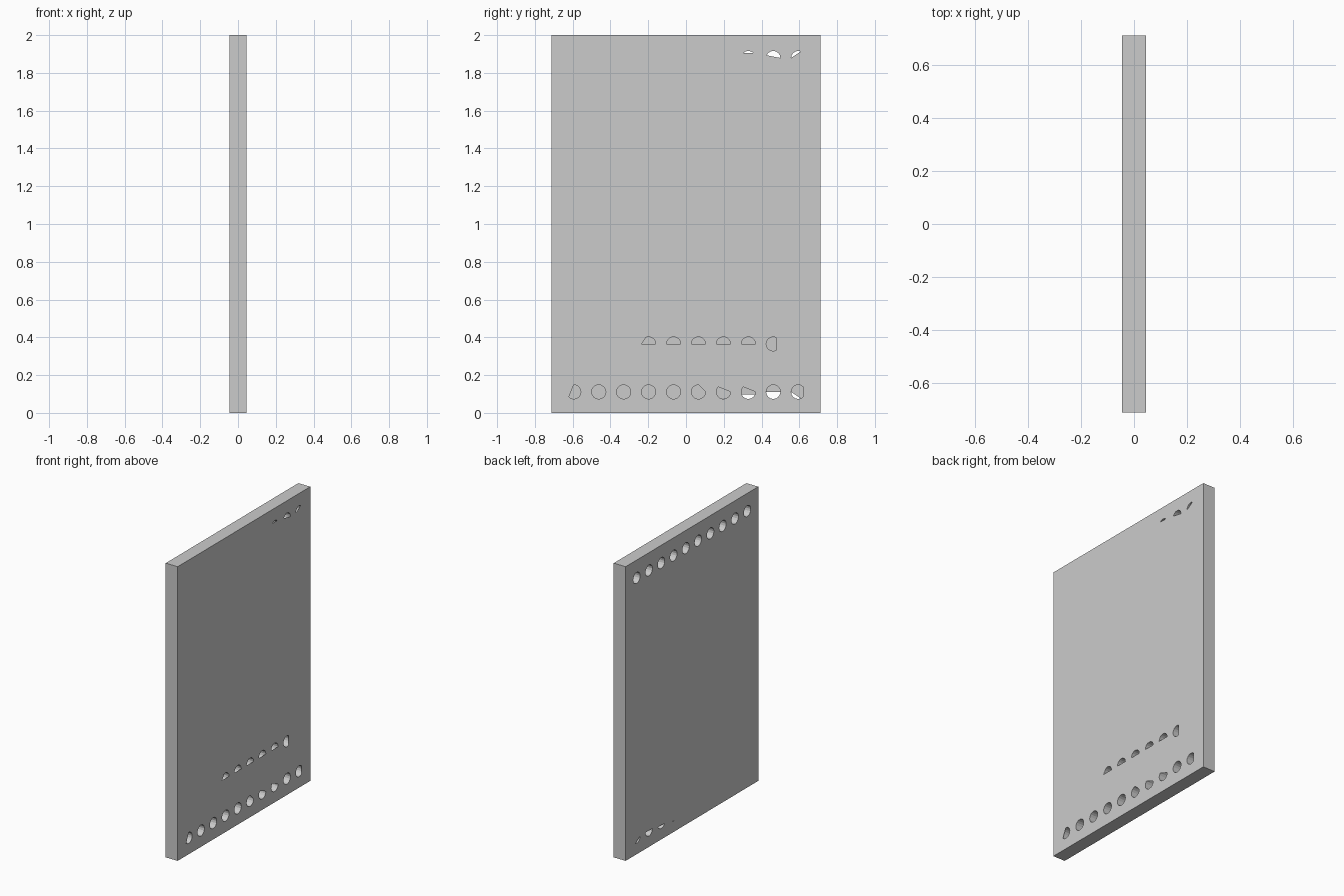
import bpy, bmesh
from math import sin, cos, radians
from mathutils import Vector

if "Cube" in bpy.data.objects:
    bpy.data.objects.remove(bpy.data.objects["Cube"])

HX, HY, H = 0.045, 0.712, 2.0     # half thickness, half width, height
R, SIDES = 0.0375, 16
LOW, MID, TOP = 0.111, 0.365, 1.879
STEP = 360 / SIDES


def hole_y(i):
    return -0.594 + 0.132 * i


def arc(i, z, a=0, b=360 - STEP, extra=()):
    """Outline of a bore opening, cut off by a chord between two angles."""
    a, b = round(a / STEP), round(b / STEP)
    angles = [k * STEP for k in range(a, b + 1)] + list(extra)
    return [(hole_y(i) + R * cos(radians(t)), z + R * sin(radians(t))) for t in angles]


def finish(name, bm):
    mesh = bpy.data.meshes.new(name)
    bm.to_mesh(mesh)
    bm.free()
    obj = bpy.data.objects.new(name, mesh)
    bpy.context.collection.objects.link(obj)


def sheet(name, x, openings):
    """Flat face of the panel with openings left in it."""
    bm = bmesh.new()
    outline = [(-HY, 0), (HY, 0), (HY, H), (-HY, H)]
    for loop in [outline] + openings:
        vs = [bm.verts.new((x, y, z)) for y, z in loop]
        for k in range(len(vs)):
            bm.edges.new((vs[k - 1], vs[k]))
    bmesh.ops.triangle_fill(bm, use_beauty=True, use_dissolve=False,
                            edges=bm.edges[:], normal=Vector((1 if x > 0 else -1, 0, 0)))
    bm.normal_update()
    for f in bm.faces:
        if f.normal.x * x < 0:
            f.normal_flip()
    finish(name, bm)


# Right face: lower row, partly covered middle row, slivers at the top
right = [arc(0, LOW, -145, 80)]
right += [arc(i, LOW) for i in (1, 2, 3, 4, 8)]
right += [arc(5, LOW, 100, 360), arc(6, LOW, 135, 360),
          arc(7, LOW, 140, 355), arc(9, LOW, 45, 315)]
right += [arc(3, MID, 0, 112, extra=(180,))]
right += [arc(i, MID, 0, 180) for i in (4, 5, 6, 7)]
right += [arc(8, MID, 67, 293)]
right += [arc(7, TOP, 40, 135), arc(8, TOP, 0, 158), arc(9, TOP, 67, 180)]
sheet("right_face", HX, right)

# Left face: full upper row, slivers at the bottom
left = [arc(i, TOP) for i in range(10)]
left += [arc(6, LOW, 247, 293), arc(7, LOW, 203, 337),
         arc(8, LOW, 180, 360), arc(9, LOW, 180, 293)]
sheet("left_face", -HX, left)

# Rim around the panel edge
bm = bmesh.new()
bmesh.ops.create_cube(bm, size=1)
for v in bm.verts:
    v.co = (v.co.x * 2 * HX, v.co.y * 2 * HY, (v.co.z + 0.5) * H)
bm.normal_update()
bmesh.ops.delete(bm, geom=[f for f in bm.faces if abs(f.normal.x) > 0.5], context='FACES')
finish("panel_rim", bm)

# Bore walls running through the thickness
bm = bmesh.new()
bores = [(i, z) for z in (LOW, TOP) for i in range(10)] + [(i, MID) for i in range(3, 9)]
for i, z in bores:
    loop = arc(i, z)
    a = [bm.verts.new((-HX, *p)) for p in loop]
    b = [bm.verts.new((HX, *p)) for p in loop]
    for k in range(SIDES):
        bm.faces.new((a[k - 1], b[k - 1], b[k], a[k]))
bm.normal_update()
finish("bore_walls", bm)
